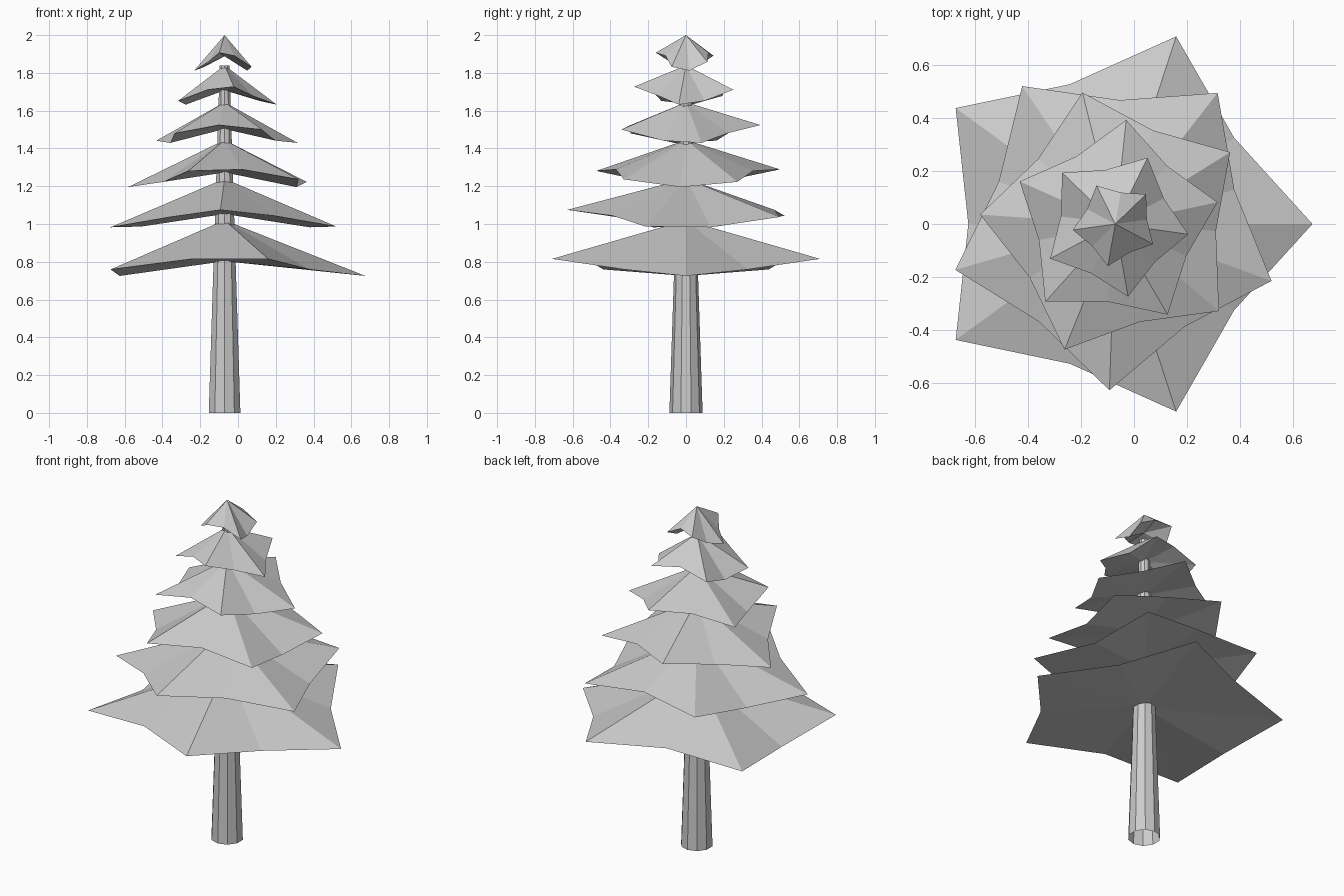
import bpy
import bmesh
import math

if "Cube" in bpy.data.objects:
    bpy.data.objects.remove(bpy.data.objects["Cube"])

CX = -0.071          # trunk axis sits slightly left of the middle
POINTS = 5           # points on each branch star
DROOP = 0.1          # how far the sides bend down along x
VALLEY = 0.745       # valley radius relative to tip radius

grey = bpy.data.materials.new("light_grey")
grey.diffuse_color = (0.6, 0.6, 0.6, 1.0)
grey.use_nodes = True
grey.node_tree.nodes["Principled BSDF"].inputs["Base Color"].default_value = grey.diffuse_color


def finish(name, bm):
    bmesh.ops.recalc_face_normals(bm, faces=bm.faces)
    mesh = bpy.data.meshes.new(name)
    bm.to_mesh(mesh)
    bm.free()
    mesh.materials.append(grey)
    obj = bpy.data.objects.new(name, mesh)
    obj.location.x = CX
    bpy.context.collection.objects.link(obj)
    return obj


def branch_tier(name, radius, phase, rim_z, apex_z):
    """Star-shaped cone with a drooping rim and a shallow hollow underside."""
    bm = bmesh.new()
    rim = []
    for i in range(POINTS * 2):
        a = math.radians(phase) + i * math.pi / POINTS
        r = radius * (VALLEY if i % 2 else 1.0)
        z = rim_z - DROOP * math.cos(a) ** 2
        rim.append(bm.verts.new((r * math.cos(a), r * math.sin(a), z)))
    apex = bm.verts.new((0, 0, apex_z))
    hollow = bm.verts.new((0, 0, rim_z - 0.022))
    for v, w in zip(rim, rim[1:] + rim[:1]):
        bm.faces.new((v, w, apex))
        bm.faces.new((w, v, hollow))
    return finish(name, bm)


# Trunk: open tapered tube with ten flat sides
bm = bmesh.new()
SIDES = 10
rings = []
for radius, z in ((0.088, 0.0), (0.027, 1.838)):
    ring = []
    for i in range(SIDES):
        a = -math.pi / 2 + i * 2 * math.pi / SIDES
        ring.append(bm.verts.new((radius * math.cos(a), radius * math.sin(a), z)))
    rings.append(ring)
for i in range(SIDES):
    j = (i + 1) % SIDES
    bm.faces.new((rings[0][i], rings[0][j], rings[1][j], rings[1][i]))
finish("trunk", bm)

# Branch tiers: each one smaller and turned 20 degrees from the one below
TIERS = [(0.825, 1.02), (1.075, 1.24), (1.295, 1.445),
         (1.525, 1.645), (1.73, 1.84), (1.91, 2.0)]
for n, (rim_z, apex_z) in enumerate(TIERS):
    branch_tier(f"branch_tier_{n + 1}", 0.746 - 0.1168 * n, -20 * n, rim_z, apex_z)
